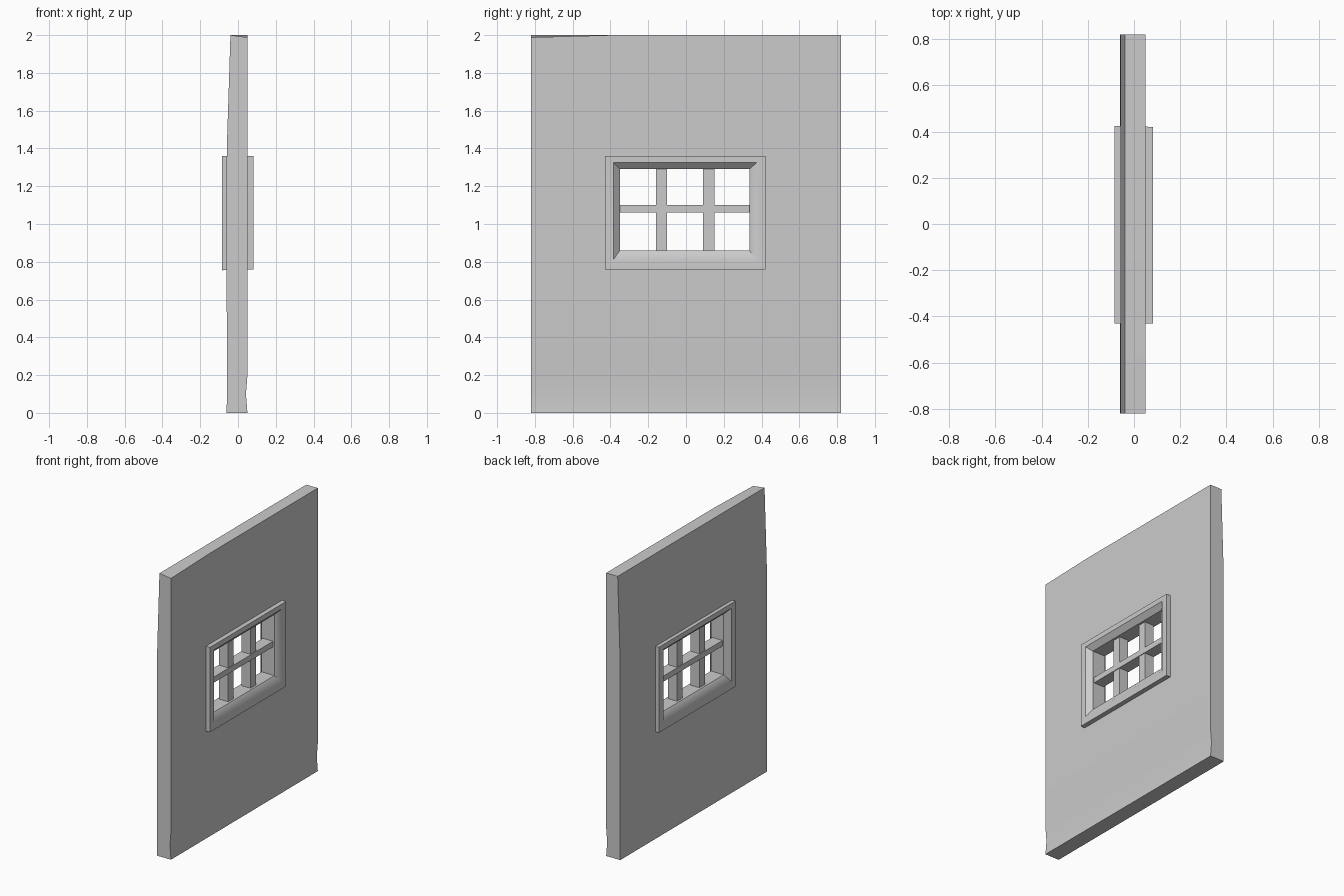
import bpy, bmesh, math

if "Cube" in bpy.data.objects:
    bpy.data.objects.remove(bpy.data.objects["Cube"])

def finish(name, bm):
    bmesh.ops.recalc_face_normals(bm, faces=bm.faces)
    me = bpy.data.meshes.new(name)
    bm.to_mesh(me)
    bm.free()
    ob = bpy.data.objects.new(name, me)
    bpy.context.collection.objects.link(ob)
    bpy.context.view_layer.objects.active = ob
    ob.select_set(True)
    bpy.ops.object.shade_smooth_by_angle(angle=math.radians(40))
    ob.select_set(False)
    return ob

def box(name, x0, x1, y0, y1, z0, z1):
    bm = bmesh.new()
    bmesh.ops.create_cube(bm, size=1)
    for v in bm.verts:
        v.co = (x0 + (v.co.x + .5) * (x1 - x0),
                y0 + (v.co.y + .5) * (y1 - y0),
                z0 + (v.co.z + .5) * (z1 - z0))
    return finish(name, bm)

# wall slab: two grids with a window hole, stitched along their borders
ys = [-.82, -.39, .38, .82]
rows = [(0, -.06, .05), (.1, -.059, .042), (.2, -.059, .05), (.80, -.06, .05),
        (1.33, -.06, .05), (1.44, -.058, .05), (2, -.04, .05)]  # z, back x, front x
bm = bmesh.new()
grid = {}
for j, (z, back, front) in enumerate(rows):
    for i, y in enumerate(ys):
        for side, x in enumerate((back, front)):
            # upper front corner is slightly worn down
            worn = .012 if (i, j, side) == (0, 6, 1) else 0
            grid[i, j, side] = bm.verts.new((x, y, z - worn))
cells = {(i, j) for i in range(3) for j in range(6)} - {(1, 3)}
for i, j in cells:
    corners = [(i, j), (i + 1, j), (i + 1, j + 1), (i, j + 1)]
    for s in (0, 1):
        bm.faces.new([grid[c + (s,)] for c in corners])
    for k, n in enumerate([(i, j - 1), (i + 1, j), (i, j + 1), (i - 1, j)]):
        if n not in cells:
            a, b = corners[k], corners[(k + 1) % 4]
            bm.faces.new([grid[a + (0,)], grid[b + (0,)], grid[b + (1,)], grid[a + (1,)]])
finish("wall", bm)

# window frame: cross-section swept around the opening
# each entry: x, then y and z limits of that loop
loops = [(-.085, -.43, .425, .755, 1.36), (.082, -.43, .42, .76, 1.36),
         (.082, -.385, .375, .81, 1.325), (.05, -.35, .335, .86, 1.29),
         (-.05, -.35, .335, .86, 1.29), (-.085, -.385, .375, .81, 1.325)]
bm = bmesh.new()
rings = [[bm.verts.new((x, y, z)) for y, z in ((a, c), (b, c), (b, d), (a, d))]
         for x, a, b, c, d in loops]
for n in range(len(rings)):
    p, q = rings[n], rings[(n + 1) % len(rings)]
    for k in range(4):
        m = (k + 1) % 4
        bm.faces.new([p[k], p[m], q[m], q[k]])
finish("window_frame", bm)

# window bars
for n, y in enumerate((-.13, .12)):
    box(f"upright_bar_{n + 1}", -.035, .035, y - .03, y + .03, .85, 1.30)
box("cross_bar", -.04, .04, -.36, .345, 1.06, 1.10)
